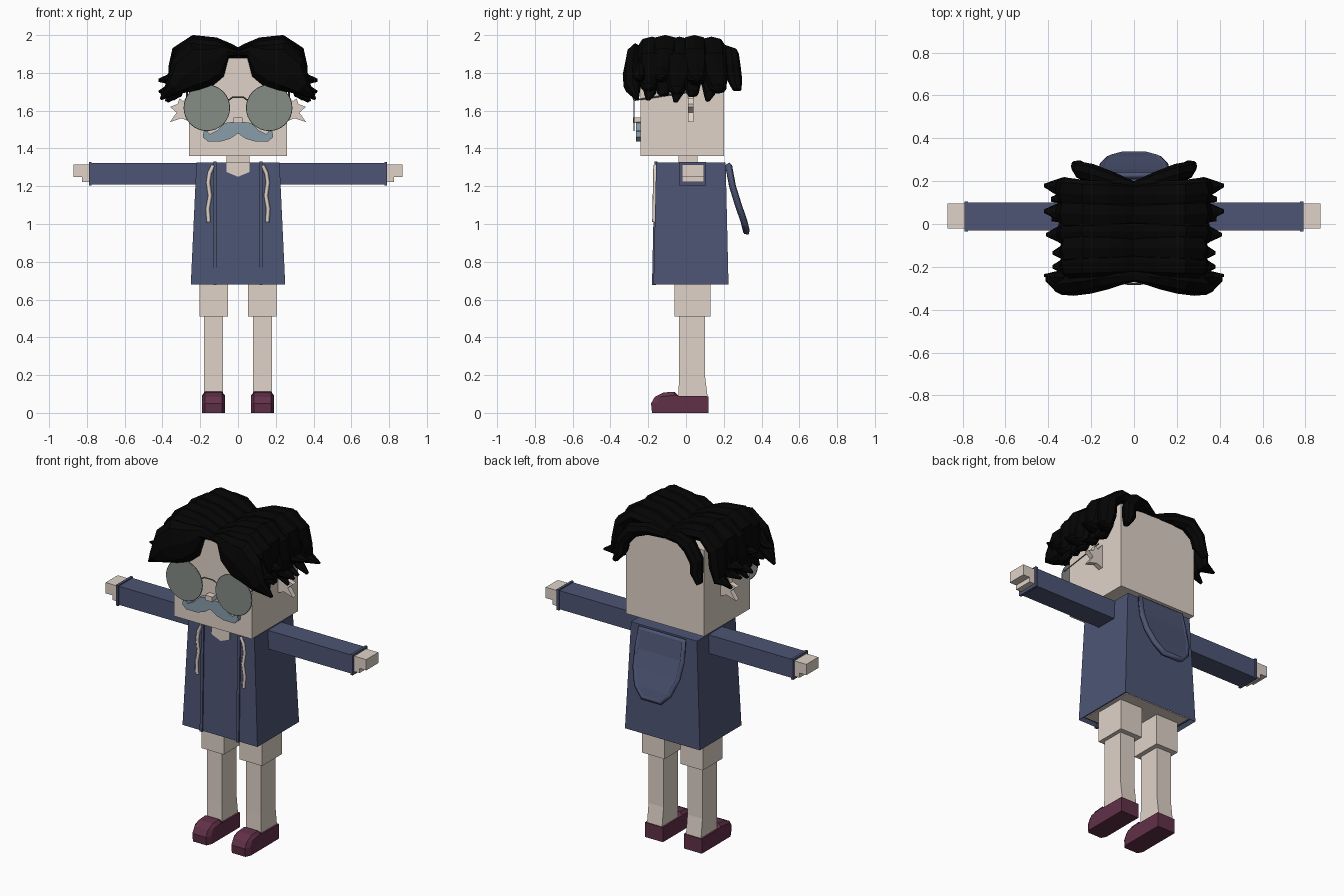
import bpy
import bmesh
import math
from mathutils import Vector

default_cube = bpy.data.objects.get("Cube")
if default_cube:
    bpy.data.objects.remove(default_cube, do_unlink=True)


def make_material(name, red, green, blue):
    material = bpy.data.materials.new(name)
    material.use_nodes = True
    colour = (red, green, blue, 1)
    material.diffuse_color = colour
    material.node_tree.nodes["Principled BSDF"].inputs["Base Color"].default_value = colour
    return material


skin = make_material("skin", .74, .65, .58)
navy = make_material("navy cloth", .074, .09, .175)
black = make_material("black hair", .0015, .0015, .0015)
plum = make_material("plum shoe", .12, .03, .065)
blue_grey = make_material("blue grey moustache", .25, .34, .41)
lens_green = make_material("grey green lens", .235, .265, .235)
frame_grey = make_material("frame grey", .13, .14, .13)
SIDES = (("left", 1), ("right", -1))


def finish(name, bm, *materials):
    """Turn a bmesh into a named object with outward normals."""
    bmesh.ops.recalc_face_normals(bm, faces=bm.faces)
    mesh = bpy.data.meshes.new(name)
    bm.to_mesh(mesh)
    bm.free()
    for material in materials:
        mesh.materials.append(material)
    obj = bpy.data.objects.new(name, mesh)
    bpy.context.collection.objects.link(obj)
    return obj


def loft(name, rings, material):
    """Skin a list of equal-sized point rings and cap both ends."""
    bm = bmesh.new()
    loops = [[bm.verts.new(point) for point in ring] for ring in rings]
    for lower, upper in zip(loops, loops[1:]):
        for i in range(len(lower)):
            j = (i + 1) % len(lower)
            bm.faces.new((lower[i], lower[j], upper[j], upper[i]))
    bm.faces.new(loops[0])
    bm.faces.new(loops[-1])
    return finish(name, bm, material)


def rectangle(x, y, z):
    return [(x[0], y[0], z), (x[1], y[0], z), (x[1], y[1], z), (x[0], y[1], z)]


def box(name, x, y, z, material, side=1):
    x = (x[0] * side, x[1] * side)
    return loft(name, [rectangle(x, y, z[0]), rectangle(x, y, z[1])], material)


def plate(name, outline, y, material):
    """Extrude a front outline (x, z) between two depths."""
    return loft(name, [[(px, depth, pz) for px, pz in outline] for depth in y], material)


def cord(name, points, radius, material, cyclic=False):
    """Thin four-sided tube along a polyline."""
    curve = bpy.data.curves.new(name, "CURVE")
    curve.dimensions = "3D"
    curve.bevel_depth = radius
    curve.bevel_resolution = 0
    curve.use_fill_caps = True
    spline = curve.splines.new("POLY")
    spline.points.add(len(points) - 1)
    for target, point in zip(spline.points, points):
        target.co = (*point, 1)
    spline.use_cyclic_u = cyclic
    curve.materials.append(material)
    obj = bpy.data.objects.new(name, curve)
    bpy.context.collection.objects.link(obj)
    return obj


def hair_lock(name, path, side):
    """Tapered lock; each path entry is x, y, z, half width, half thickness."""
    rings = []
    for i, (x, y, z, width, thick) in enumerate(path):
        before, after = path[max(i - 1, 0)], path[min(i + 1, len(path) - 1)]
        along = Vector((after[0] - before[0], 0, after[2] - before[2])).normalized()
        normal = Vector((-along.z, 0, along.x))
        ring = []
        for k in range(8):
            angle = math.tau * k / 8
            point = Vector((x, y + width * math.cos(angle), z)) + normal * thick * math.sin(angle)
            ring.append((point.x * side, point.y, point.z))
        rings.append(ring)
    return loft(name, rings, black)


# Head, neck and nose
box("head", (-.26, .26), (-.24, .2), (1.36, 1.88), skin)
box("neck", (-.06, .06), (-.04, .06), (1.3, 1.37), skin)
box("nose", (-.024, .024), (-.28, -.24), (1.535, 1.565), skin)

# Moustache, traced on one side and mirrored
half = [(.03, 1.54), (.07, 1.535), (.11, 1.495), (.15, 1.475), (.165, 1.495), (.182, 1.49),
        (.186, 1.46), (.16, 1.437), (.09, 1.437), (.04, 1.452)]
moustache = [(0, 1.535)] + half + [(0, 1.48)] + [(-x, z) for x, z in reversed(half)]
plate("moustache", moustache, (-.265, -.24), blue_grey)

# Glasses
for label, s in SIDES:
    rim = [(s * .165 + .12 * math.cos(a), 1.615 + .12 * math.sin(a))
           for a in (math.tau * k / 32 for k in range(32))]
    plate(label + "_lens", rim, (-.279, -.272), lens_green)
    cord(label + "_lens_rim", [(x, -.275, z) for x, z in rim], .003, frame_grey, True)
    cord(label + "_temple", [(s * .27, -.275, 1.655), (s * .27, .02, 1.70)], .004, frame_grey)
cord("glasses_bridge", [(-.05, -.275, 1.655), (-.03, -.28, 1.67), (.03, -.28, 1.67),
                        (.05, -.275, 1.655)], .004, frame_grey)

# Spiky ears
for label, s in SIDES:
    ear = [(.25, 1.7), (.29, 1.65), (.31, 1.665), (.32, 1.635), (.36, 1.62), (.325, 1.59),
           (.36, 1.54), (.3, 1.56), (.25, 1.54)]
    plate(label + "_ear", [(s * x, z) for x, z in ear], (.01, .04), skin)

# Hair: locks falling to both sides of a centre parting
SIDE_PATH = [(-.01, 1.895, .05, .025), (.05, 1.915, .06, .035), (.12, 1.94, .065, .04),
             (.23, 1.95, .07, .044), (.31, 1.885, .07, .045), (.325, 1.79, .062, .045),
             (.345, 1.715, .045, .035), (.42, 1.70, .008, .006)]
LOCKS = [(.135, .045, 0, 0), (.045, .015, .05, 0), (-.035, -.015, -.01, .01),
         (-.11, -.025, .06, .04), (-.18, -.02, .01, .04)]
FRONT = [(0, -.24, 1.905, .03, .012), (.06, -.245, 1.915, .04, .035), (.12, -.255, 1.865, .05, .095),
         (.2, -.27, 1.84, .055, .13), (.28, -.28, 1.79, .055, .105),
         (.34, -.285, 1.725, .045, .05), (.41, -.26, 1.66, .01, .006)]
BACK = [(0, .17, 1.89, .03, .02), (.1, .2, 1.915, .045, .035), (.19, .235, 1.9, .045, .045),
        (.245, .248, 1.83, .042, .04), (.25, .255, 1.77, .042, .035), (.28, .27, 1.71, .024, .016)]
for label, s in SIDES:
    for number, (y, sweep, lift, short) in enumerate(LOCKS):
        path = []
        for i, (x, z, width, thick) in enumerate(SIDE_PATH):
            t = max(0, (i - 3) / 4)
            path.append((x - short * t, y + sweep * t, z + lift * t + .008 * (number % 2),
                         width, thick))
        hair_lock(f"{label}_hair_lock_{number}", path, s)
        # Short lower strand flicking out under each lock
        strand = [(.29, y, 1.85, .05, .03), (.3, y - .01, 1.75, .045, .03),
                  (.32, y - .01, 1.69, .032, .025),
                  (.385 - short, y - .02, 1.652 + lift / 2, .012, .006)]
        hair_lock(f"{label}_hair_strand_{number}", strand, s)
    hair_lock(label + "_front_hair", FRONT, s)
    hair_lock(label + "_back_hair", BACK, s)
    flick = [(.3, -.25, 1.84, .04, .04), (.36, -.25, 1.77, .03, .025), (.42, -.24, 1.765, .006, .005)]
    hair_lock(label + "_front_flick", flick, s)

# Jacket body, with skin showing inside the hem
loft("jacket_body", [rectangle((-.235, .235), (-.16, .21), .70),
                     rectangle((-.25, .25), (-.172, .225), .68),
                     rectangle((-.22, .22), (-.158, .21), 1.325)], navy)
box("hips", (-.22, .22), (-.15, .2), (.695, .72), skin)
neckline = [(-.06, 1.326), (-.06, 1.275), (0, 1.25), (.06, 1.275), (.06, 1.326)]
plate("neckline", neckline, (-.165, -.155), skin)

# Jacket front edges and drawstrings
for label, s in SIDES:
    inner, outer = sorted((s * .113, s * .13))
    loft(label + "_front_edge", [rectangle((inner, outer), (-.18, -.16), .676),
                                 rectangle((inner, outer), (-.166, -.15), 1.33)], navy)
    string = [(.13, 1.31), (.15, 1.27), (.158, 1.22), (.148, 1.15), (.16, 1.08), (.155, 1.01)]
    cord(label + "_drawstring", [(s * x, -.162 - .02 * (1.31 - z), z) for x, z in string],
         .011, skin)

# Hood hanging down the back, with a raised rim
HOOD = [(1.312, .222, .145), (1.2, .243, .15), (1.1, .274, .142), (1.01, .305, .11),
        (.957, .318, .06)]
bm = bmesh.new()
rows = [[bm.verts.new((x, y, z)) for x in (-w, w)] for z, y, w in HOOD]
for upper, lower in zip(rows, rows[1:]):
    bm.faces.new((upper[0], upper[1], lower[1], lower[0]))
hood = finish("hood", bm, navy)
thickness = hood.modifiers.new("thickness", "SOLIDIFY")
thickness.thickness = .03
thickness.offset = 0
rim = [(-w, y + .004, z) for z, y, w in HOOD] + [(w, y + .004, z) for z, y, w in reversed(HOOD)]
cord("hood_rim", rim, .018, navy, True)

# Arms
for label, s in SIDES:
    box(label + "_sleeve", (.2, .785), (-.03, .1), (1.21, 1.322), navy, s)
    box(label + "_cuff", (.775, .79), (-.036, .106), (1.204, 1.328), navy, s)
    box(label + "_hand", (.78, .87), (-.02, .095), (1.25, 1.315), skin, s)
    box(label + "_thumb", (.78, .825), (-.02, .095), (1.222, 1.25), skin, s)

# Legs and shoes
SHOE = [(-.18, 0), (-.185, .05), (-.165, .085), (-.12, .108), (-.06, .112), (-.04, .09),
        (.12, .088), (.12, 0)]
for label, s in SIDES:
    box(label + "_thigh", (.053, .203), (-.06, .13), (.51, .7), skin, s)
    x = (s * .08, s * .18)
    loft(label + "_calf", [rectangle(x, (-.04, .115), .08), rectangle(x, (-.037, .1), .2),
                           rectangle(x, (-.037, .1), .52)], skin)
    rings = []
    for offset, shrink in ((-.06, 1), (-.045, 0), (.045, 0), (.06, 1)):
        rings.append([(s * .13 + offset, y + .03 * shrink * (y < -.1),
                       z - .018 * shrink * (z > .1)) for y, z in SHOE])
    loft(label + "_shoe", rings, plum)
